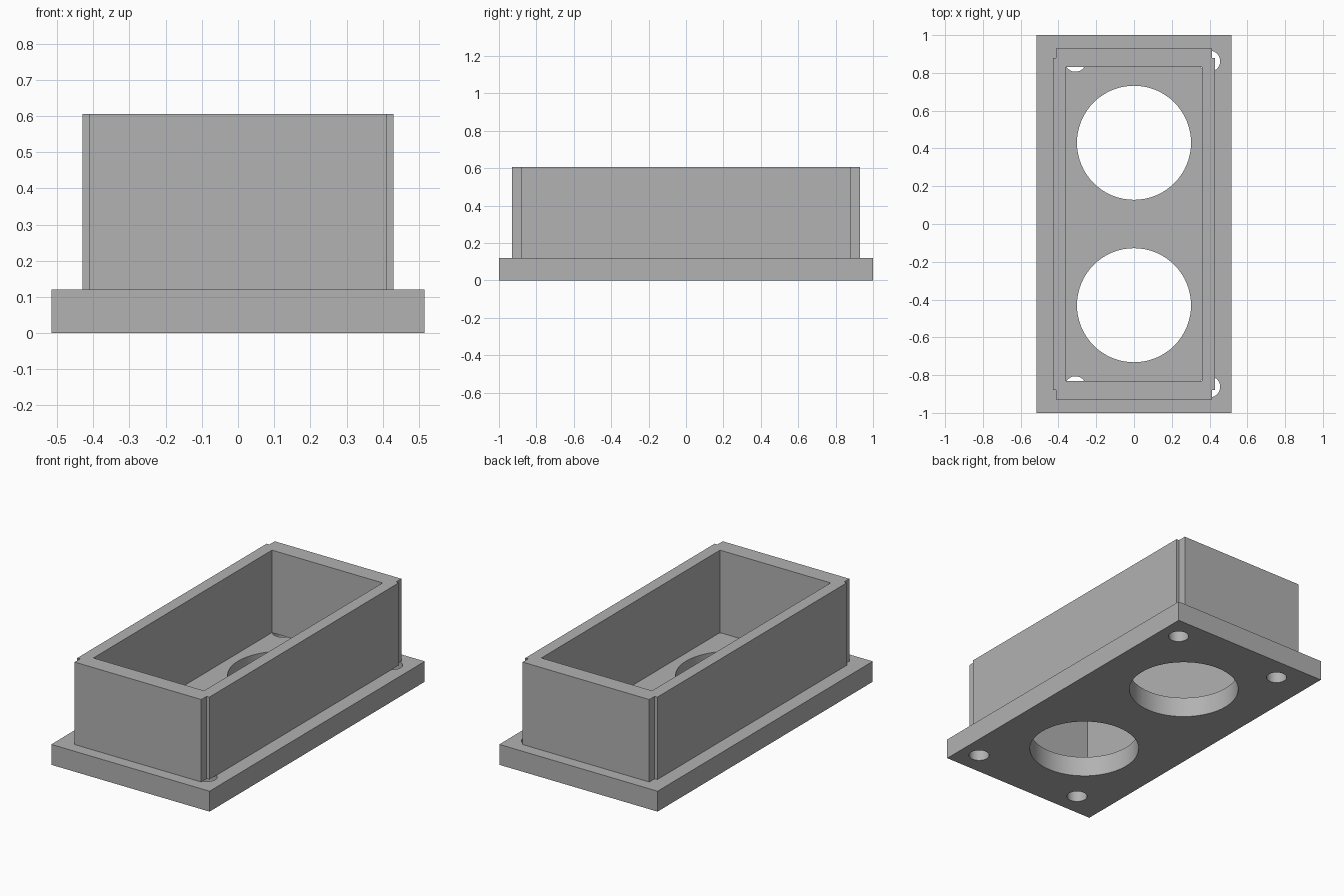
import bpy
import bmesh
from mathutils import Vector

old = bpy.data.objects.get("Cube")
if old:
    bpy.data.objects.remove(old, do_unlink=True)

PLATE_TOP, WALL_TOP = 0.12, 0.605

grey = bpy.data.materials.new("grey")
grey.use_nodes = True
colour = (0.445, 0.445, 0.445, 1)
grey.diffuse_color = colour
grey.node_tree.nodes["Principled BSDF"].inputs["Base Color"].default_value = colour


def prism(name, outline, z0, z1):
    """Extrude a flat outline from z0 up to z1."""
    bm = bmesh.new()
    base = bm.faces.new([bm.verts.new((x, y, z0)) for x, y in outline])
    top = bmesh.ops.extrude_face_region(bm, geom=[base])["geom"]
    verts = [v for v in top if isinstance(v, bmesh.types.BMVert)]
    bmesh.ops.translate(bm, verts=verts, vec=Vector((0, 0, z1 - z0)))
    bmesh.ops.recalc_face_normals(bm, faces=bm.faces)
    mesh = bpy.data.meshes.new(name)
    bm.to_mesh(mesh)
    bm.free()
    mesh.materials.append(grey)
    obj = bpy.data.objects.new(name, mesh)
    bpy.context.collection.objects.link(obj)
    return obj


def rectangle(x, y):
    return [(-x, -y), (x, -y), (x, y), (-x, y)]


def cut(target, cutter):
    """Subtract the cutter from the target, then discard it."""
    cutter.hide_render = True
    mod = target.modifiers.new("cut", 'BOOLEAN')
    mod.operation = 'DIFFERENCE'
    mod.solver = 'EXACT'
    mod.object = cutter
    bpy.context.view_layer.objects.active = target
    bpy.ops.object.modifier_apply(modifier=mod.name)
    bpy.data.objects.remove(cutter, do_unlink=True)


def drill(target, x, y, radius):
    bpy.ops.mesh.primitive_cylinder_add(vertices=64, radius=radius, depth=1,
                                        location=(x, y, 0))
    cutter = bpy.context.object
    cutter.data.materials.append(grey)
    cut(target, cutter)


# Base plate with two large openings and four screw holes
base_plate = prism("base_plate", rectangle(0.515, 1.0), 0, PLATE_TOP)
for side in (-1, 1):
    drill(base_plate, 0, side * 0.43, 0.302)
    for x in (-0.31, 0.40):
        drill(base_plate, x, side * 0.862, 0.056)

# Open box wall with a small square notch at each outer corner
X, Y, NX, NY = 0.43, 0.93, 0.412, 0.88
corner = [(X, NY), (NX, NY), (NX, Y)]
outline = []
for sx, sy in ((1, 1), (-1, 1), (-1, -1), (1, -1)):
    points = [(sx * x, sy * y) for x, y in corner]
    outline += points if sx * sy > 0 else points[::-1]
box_wall = prism("box_wall", outline, PLATE_TOP, WALL_TOP)
cut(box_wall, prism("cavity", rectangle(0.36, 0.83), 0, 1))

# Smooth the bores, keep the edges sharp
bpy.ops.object.select_all(action='DESELECT')
for obj in (base_plate, box_wall):
    obj.select_set(True)
bpy.context.view_layer.objects.active = base_plate
bpy.ops.object.shade_smooth_by_angle()
